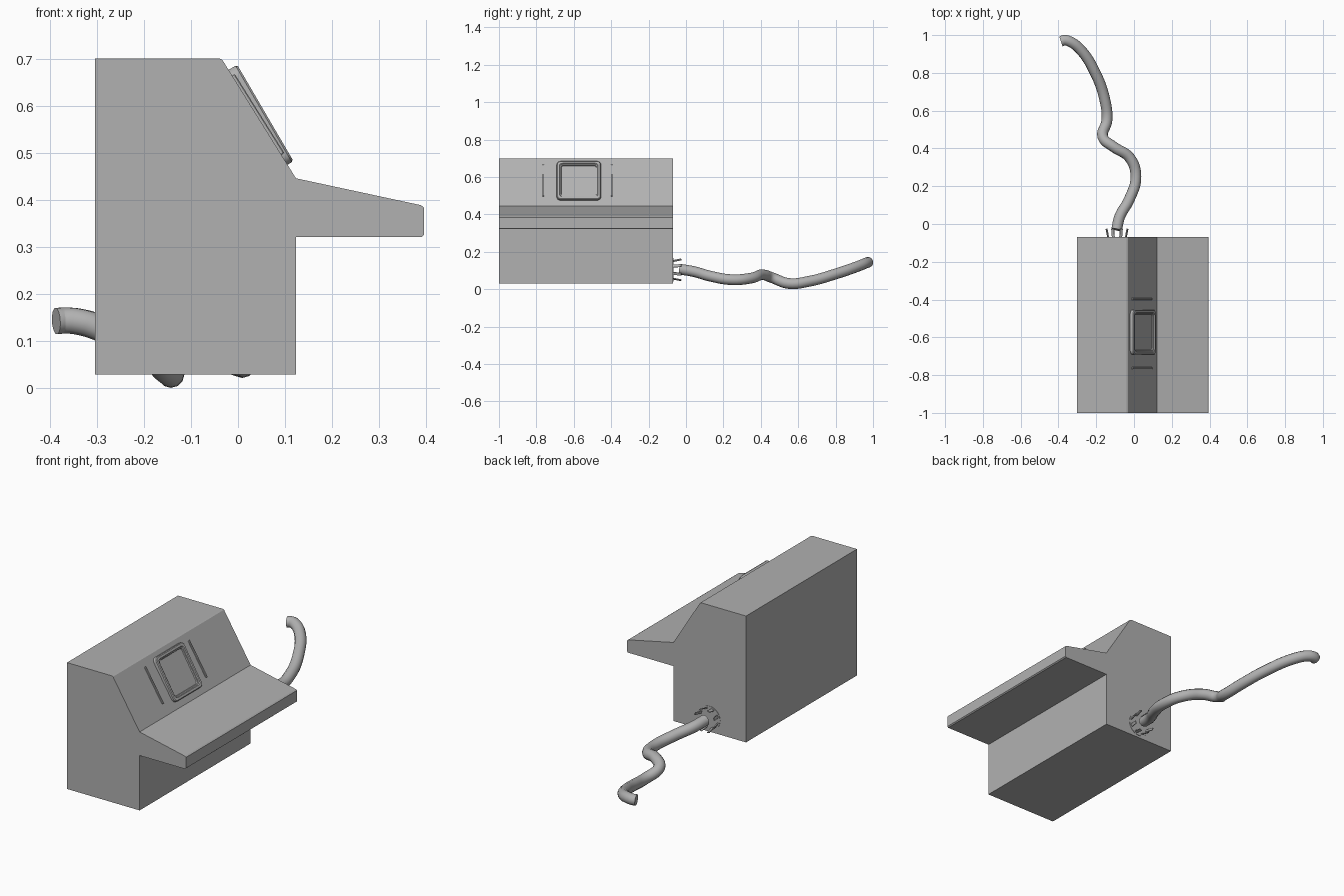
import bpy, bmesh, math
from mathutils import Matrix, Vector

if "Cube" in bpy.data.objects:
    bpy.data.objects.remove(bpy.data.objects["Cube"])

# Dark grey finish shared by all parts
grey = bpy.data.materials.new("dark_grey")
grey.diffuse_color = (.44, .44, .44, 1)
grey.use_nodes = True
grey.node_tree.nodes["Principled BSDF"].inputs["Base Color"].default_value = grey.diffuse_color


def shade(ob, angle):
    bpy.ops.object.select_all(action='DESELECT')
    ob.select_set(True)
    bpy.context.view_layer.objects.active = ob
    bpy.ops.object.shade_smooth_by_angle(angle=math.radians(angle))


def finish(name, bm, matrix=None, smooth=None):
    bmesh.ops.recalc_face_normals(bm, faces=bm.faces)
    me = bpy.data.meshes.new(name)
    bm.to_mesh(me)
    bm.free()
    me.materials.append(grey)
    ob = bpy.data.objects.new(name, me)
    bpy.context.collection.objects.link(ob)
    if matrix:
        ob.matrix_world = matrix
    if smooth:
        shade(ob, smooth)
    return ob


def loft(bm, rings):
    # bridges equal-length vertex rings and caps both ends
    rows = [[bm.verts.new(p) for p in r] for r in rings]
    n = len(rows[0])
    for a, b in zip(rows, rows[1:]):
        for i in range(n):
            bm.faces.new((a[i], a[(i + 1) % n], b[(i + 1) % n], b[i]))
    bm.faces.new(rows[0])
    bm.faces.new(rows[-1])


def rounded_rect(w, h, r, z, seg=4):
    pts = []
    for k, (sx, sy) in enumerate([(1, 1), (-1, 1), (-1, -1), (1, -1)]):
        for i in range(seg + 1):
            a = math.pi / 2 * (k + i / seg)
            pts.append((sx * (w / 2 - r) + r * math.cos(a),
                        sy * (h / 2 - r) + r * math.sin(a), z))
    return pts


# Console cabinet: side profile (x, z) swept along y
profile = [(-.303, .03), (.123, .03), (.123, .321), (.389, .321), (.395, .326),
           (.395, .384), (.388, .389), (.123, .446), (-.033, .697), (-.039, .7), (-.303, .7)]
bm = bmesh.new()
loft(bm, [[(x, y, z) for x, z in profile] for y in (-1, -.07)])
finish("console_cabinet", bm)

# Local frame on the sloped face: X along the desk, Y up the slope, Z outward
up = Vector((-.158, 0, .252)).normalized()
out = Vector((up.z, 0, -up.x))
slope = Matrix((Vector((0, 1, 0)), up, out)).transposed().to_4x4()
slope.translation = (.0425, -.573, .5755)

# Screen with raised rounded bezel and recessed glass
bm = bmesh.new()
W = .237
loft(bm, [rounded_rect(W - 2 * i, W - 2 * i, r, z) for i, r, z in
          [(0, .022, -.006), (0, .022, .014), (.004, .018, .018),
           (.015, .016, .018), (.018, .015, .013), (.023, .014, .012),
           (.025, .012, .006)]])
finish("screen_bezel", bm, slope @ Matrix.Rotation(math.radians(1.8), 4, 'X'), 25)

# Slim bars on either side of the screen
for side, label in ((-1, "left"), (1, "right")):
    bm = bmesh.new()
    loft(bm, [rounded_rect(w, h, .003, z, 2) for w, h, z in
              [(.010, .198, -.004), (.010, .198, .005), (.007, .195, .007)]])
    finish(label + "_bar", bm, slope @ Matrix.Translation((side * .183 - .007, .005, 0)))

# Cable socket plate on the end wall
sx, sz = -.09, .104
bm = bmesh.new()
bmesh.ops.create_cone(bm, cap_ends=True, segments=24, radius1=.062, radius2=.062,
                      depth=.004, matrix=Matrix.Translation((sx, -.07, sz))
                      @ Matrix.Rotation(math.pi / 2, 4, 'X'))
finish("socket_plate", bm, smooth=35)

# Ring of flared prongs around the socket
bm = bmesh.new()
for k in range(8):
    turn = Matrix.Rotation(math.radians(22.5 + 45 * k), 4, 'Y')
    m = (Matrix.Translation((sx, -.05, sz)) @ turn @ Matrix.Translation((.055, 0, 0))
         @ Matrix.Rotation(math.radians(-12), 4, 'Z') @ Matrix.Diagonal((.005, .05, .015, 1)))
    bmesh.ops.create_cube(bm, size=1, matrix=m)
finish("socket_prongs", bm)

# Winding cable
path = [(-.092, -.03, .107), (-.075, .04, .095), (-.025, .13, .07), (.01, .25, .051),
        (-.022, .35, .060), (-.11, .41, .078), (-.165, .46, .062), (-.143, .55, .031),
        (-.155, .66, .043), (-.205, .80, .082), (-.285, .925, .125), (-.34, .966, .142),
        (-.368, .973, .144), (-.386, .967, .143)]
cu = bpy.data.curves.new("cable", 'CURVE')
cu.dimensions = '3D'
cu.bevel_depth, cu.bevel_resolution, cu.resolution_u = .0285, 4, 6
cu.use_fill_caps = True
cu.materials.append(grey)
sp = cu.splines.new('BEZIER')
sp.bezier_points.add(len(path) - 1)
for p, co in zip(sp.bezier_points, path):
    p.co = co
    p.handle_left_type = p.handle_right_type = 'AUTO'
cable = bpy.data.objects.new("cable", cu)
bpy.context.collection.objects.link(cable)
bpy.ops.object.select_all(action='DESELECT')
cable.select_set(True)
bpy.context.view_layer.objects.active = cable
bpy.ops.object.convert(target='MESH')
shade(bpy.context.view_layer.objects.active, 40)
